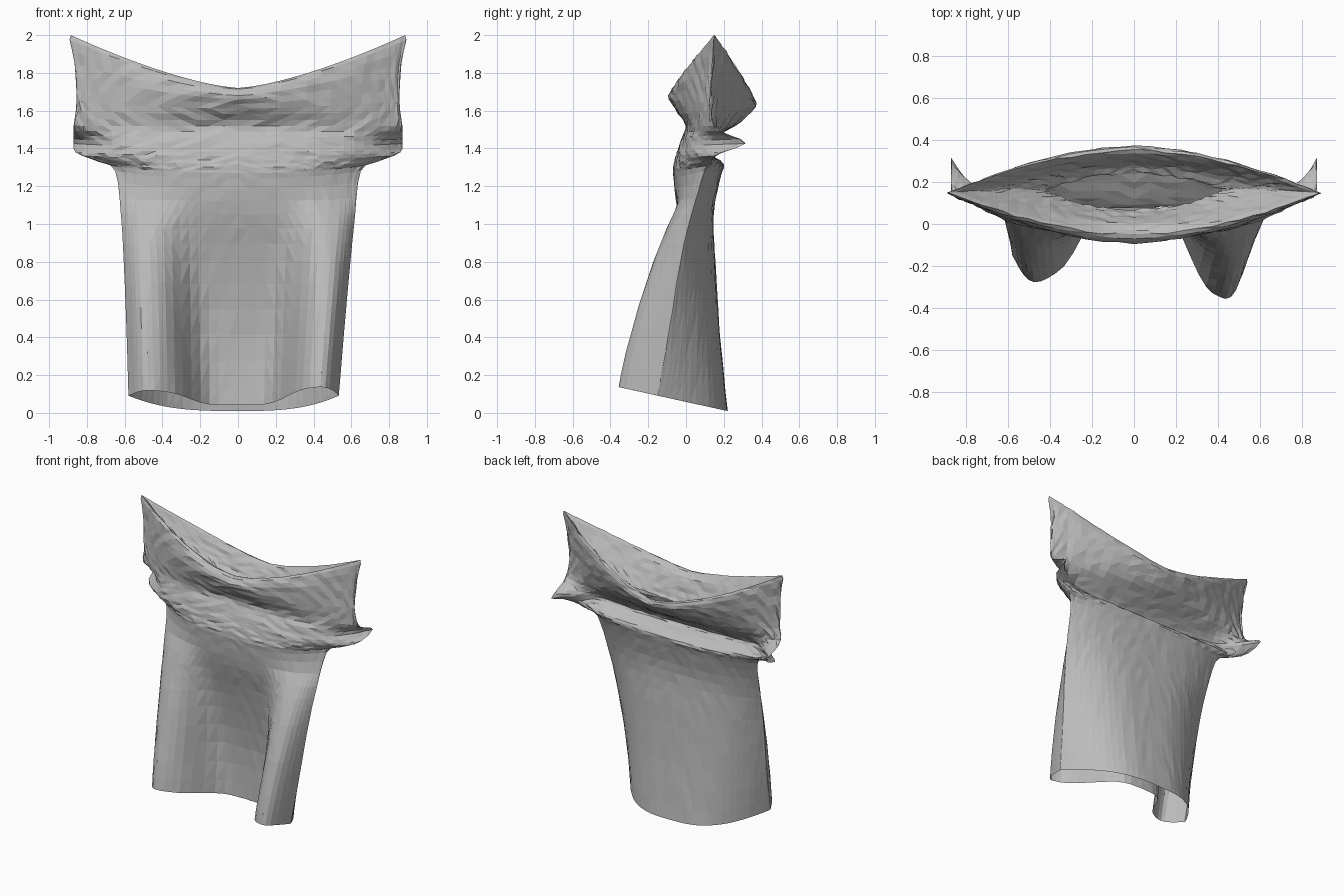
import bpy, bmesh, math, random

random.seed(4)
if "Cube" in bpy.data.objects:
    bpy.data.objects.remove(bpy.data.objects["Cube"], do_unlink=True)

SEGMENTS = 72
STEPS = 3

# Rings from hem to inner collar:
# half width, side y, side z, front y, front z, back y, back z, fullness
RINGS = [
    (.58, -.15, 0, .08, 0, .22, 0, 3),
    (.59, -.09, .4, .08, .4, .18, .4, 3),
    (.605, -.03, .8, .02, .8, .155, .8, 3),
    (.62, .03, 1.05, -.04, 1.05, .145, 1.05, 3),
    (.65, .1, 1.28, -.065, 1.24, .18, 1.24, 3),
    (.74, .13, 1.33, -.065, 1.3, .195, 1.32, 3),
    (.86, .14, 1.38, -.05, 1.36, .13, 1.36, 3),
    (.87, .14, 1.45, -.03, 1.43, .08, 1.39, 3),
    (.87, .14, 1.52, 0, 1.52, .16, 1.46, 3),
    (.855, .13, 1.65, -.06, 1.61, .29, 1.54, 2),
    (.865, .14, 1.85, -.09, 1.68, .37, 1.62, 1.8),
    (.885, .15, 2, -.05, 1.72, .35, 1.66, 1.8),
    (.72, .16, 1.84, 0, 1.69, .31, 1.61, 2),
    (.57, .17, 1.72, .04, 1.6, .28, 1.55, 2.2),
    (.42, .16, 1.6, .07, 1.53, .24, 1.51, 2.2),
]


def spline(a, b, c, d, t):
    """Smooth value between b and c."""
    return b + .5 * t * (c - a + t * (2 * a - 5 * b + 4 * c - d + t * (3 * (b - c) + d - a)))


def smooth_rings():
    last = len(RINGS) - 1
    for i in range(last):
        four = [RINGS[min(max(k, 0), last)] for k in range(i - 1, i + 3)]
        for s in range(STEPS):
            yield [spline(*vals, s / STEPS) for vals in zip(*four)]
    yield list(RINGS[last])


def cloth_point(ring, angle):
    width, side_y, side_z, front_y, front_z, back_y, back_z, full = ring
    u = math.cos(angle)
    front = math.sin(angle) < 0
    mid_y, mid_z = (front_y, front_z) if front else (back_y, back_z)
    r = min(abs(u), 1)
    x = width * u
    y = side_y + (mid_y - side_y) * (1 - r ** full)
    z = mid_z + (side_z - mid_z) * r ** (.8 * full)
    drop = max(0, 1 - z)
    if x > 0:
        x *= 1 - .08 * drop
    # Two hanging folds on the front, narrower towards the top
    if front and z < 1.15:
        depth = (.34 if x > 0 else .26) * (1 - (z / 1.15) ** 2)
        y -= depth * math.exp(-(abs(abs(x) - .42 - .08 * z) / .19) ** 3) * (1 - r ** 12)
    # Sleeve bottoms turned backwards
    if abs(x) > .6:
        y += .17 * math.exp(-((z - 1.43) / .05) ** 2) * ((abs(x) - .6) / .27) ** 2
    # Slanted hem
    z += (.01 + (.22 - y) * .22) * drop ** 2
    # Crumpling around the shoulders
    amount = .006 if 1.3 < z < 1.93 else .002
    return (x, y + random.uniform(-amount, amount), z)


# Draped shirt as one open sheet
bm = bmesh.new()
rows = [[bm.verts.new(cloth_point(ring, math.tau * k / SEGMENTS)) for k in range(SEGMENTS)]
        for ring in smooth_rings()]
for low, high in zip(rows, rows[1:]):
    for k in range(SEGMENTS):
        n = (k + 1) % SEGMENTS
        bm.faces.new((low[k], low[n], high[n], high[k]))
bmesh.ops.triangulate(bm, faces=bm.faces[:])
mesh = bpy.data.meshes.new("draped_shirt")
bm.to_mesh(mesh)
bm.free()
shirt = bpy.data.objects.new("draped_shirt", mesh)
bpy.context.collection.objects.link(shirt)

# Cloth colour
cloth = bpy.data.materials.new("grey_cloth")
cloth.use_nodes = True
grey = (.5, .5, .5, 1)
cloth.diffuse_color = grey
cloth.node_tree.nodes["Principled BSDF"].inputs["Base Color"].default_value = grey
mesh.materials.append(cloth)
